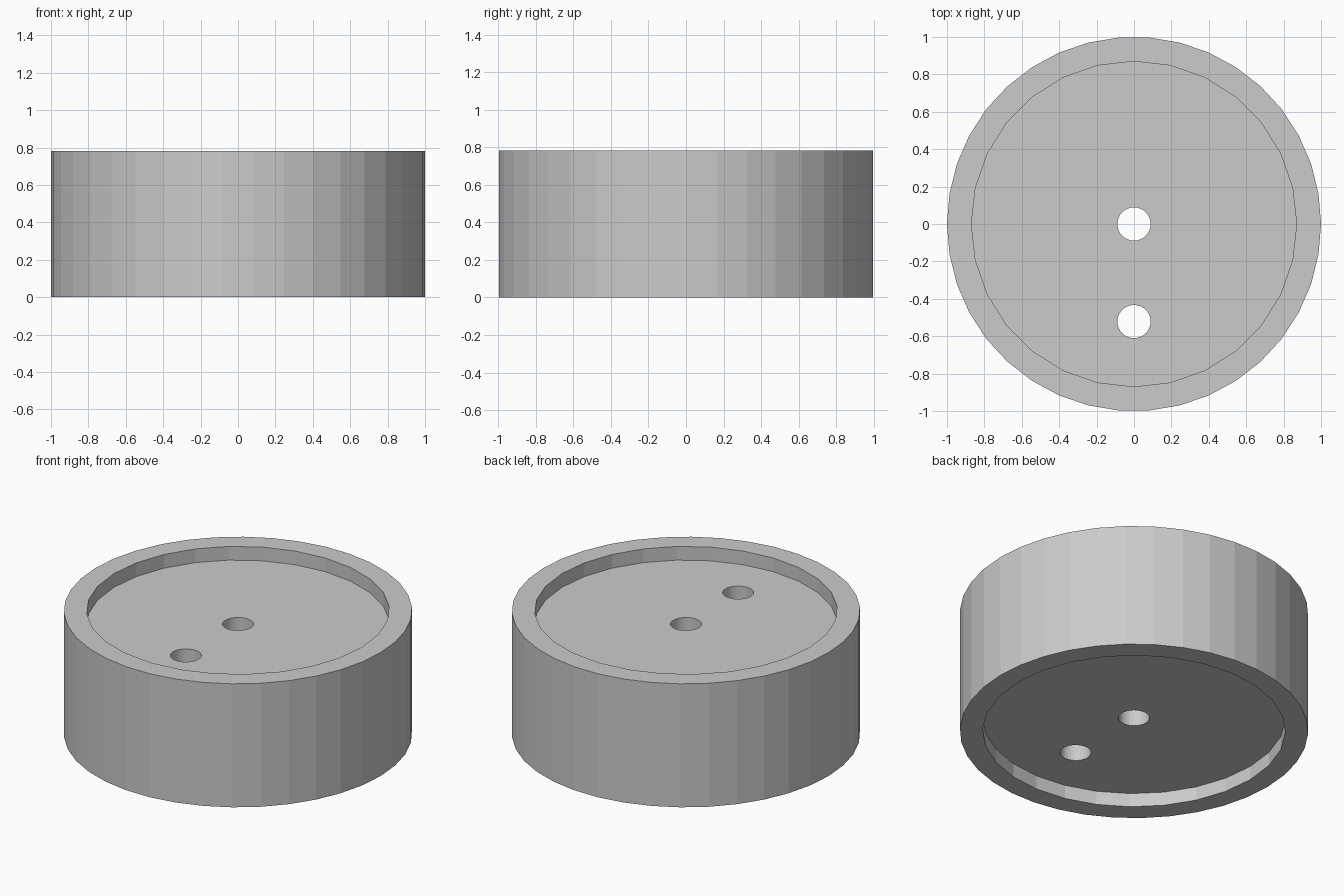
import bpy

if "Cube" in bpy.data.objects:
    bpy.data.objects.remove(bpy.data.objects["Cube"])

U = 1 / 11.5          # base unit: wall 1.5, recess depth 1, hole radius 1
HEIGHT = 9 * U


def cylinder(name, radius, z0, z1, sides, y=0.0):
    # rotated a quarter turn so a corner lies on +x
    bpy.ops.mesh.primitive_cylinder_add(
        vertices=sides, radius=radius, depth=z1 - z0,
        location=(0, y, (z0 + z1) / 2), rotation=(0, 0, 1.5707963))
    obj = bpy.context.object
    obj.name = name
    return obj


# Solid round body
body = cylinder("wheel_body", 11.5 * U, 0, HEIGHT, 38)

# Shallow recesses in both faces, then the axle hole and the crank pin hole
cutters = [
    cylinder("top_recess_cutter", 10 * U, HEIGHT - U, HEIGHT + U, 28),
    cylinder("bottom_recess_cutter", 10 * U, -U, U, 28),
    cylinder("axle_hole_cutter", 1.02 * U, -U, HEIGHT + U, 32),
    cylinder("pin_hole_cutter", 1.02 * U, -U, HEIGHT + U, 32, y=-6 * U),
]
bpy.context.view_layer.objects.active = body
for cutter in cutters:
    cutter.hide_render = True
    mod = body.modifiers.new(cutter.name, "BOOLEAN")
    mod.operation = "DIFFERENCE"
    mod.solver = "EXACT"
    mod.object = cutter
    bpy.ops.object.modifier_apply(modifier=mod.name)
    bpy.data.objects.remove(cutter)
